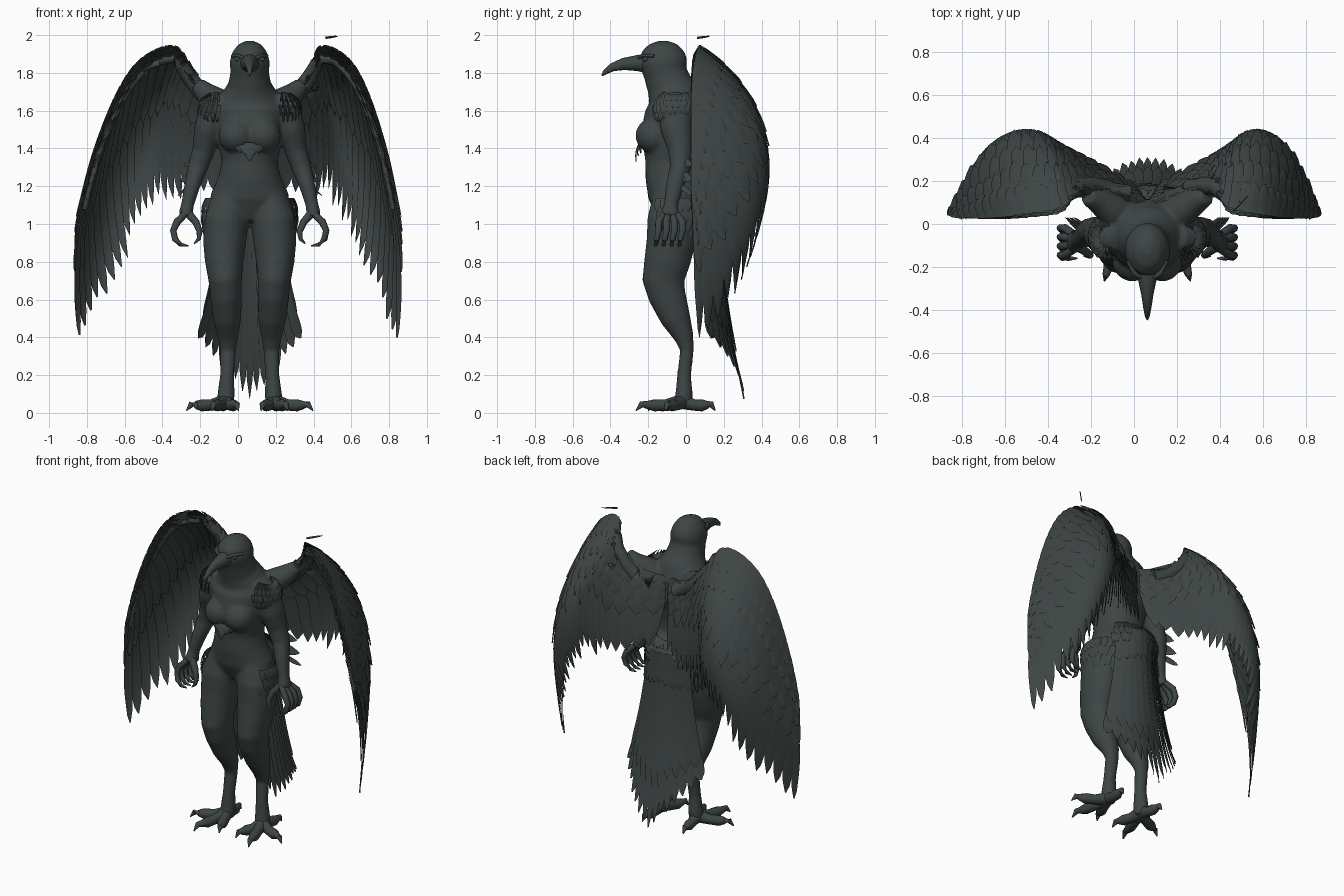
import bpy, bmesh, math, random
from mathutils import Vector as V

if "Cube" in bpy.data.objects:
    bpy.data.objects.remove(bpy.data.objects["Cube"])
random.seed(4)
CX = 0.062                       # body centre line
slate = bpy.data.materials.new("dark slate")
slate.diffuse_color = (0.047, 0.06, 0.058, 1)
slate.use_nodes = True
slate.node_tree.nodes["Principled BSDF"].inputs["Base Color"].default_value = slate.diffuse_color

def finish(bm, name, thick=0, remesh=0):
    if thick:
        bmesh.ops.solidify(bm, geom=bm.faces[:], thickness=thick)
    bmesh.ops.recalc_face_normals(bm, faces=bm.faces[:])
    me = bpy.data.meshes.new(name)
    bm.to_mesh(me)
    bm.free()
    me.materials.append(slate)
    ob = bpy.data.objects.new(name, me)
    bpy.context.collection.objects.link(ob)
    bpy.ops.object.select_all(action='DESELECT')
    ob.select_set(True)
    bpy.context.view_layer.objects.active = ob
    bpy.ops.object.shade_smooth_by_angle(angle=math.radians(45))
    if remesh:
        m = ob.modifiers.new("fuse", 'REMESH')
        m.mode, m.voxel_size, m.use_smooth_shade = 'VOXEL', remesh, True
        s = ob.modifiers.new("soften", 'SMOOTH')
        s.iterations, s.factor = 5, 0.5
    return ob

def tube(bm, pts, side=1, n=20):
    """Loft of elliptical rings; pts are (x offset, y, z, ra, rb)."""
    P = [V((CX + side * p[0], p[1], p[2])) for p in pts]
    rings = []
    for i, p in enumerate(pts):
        t = (P[min(i + 1, len(P) - 1)] - P[max(i - 1, 0)]).normalized()
        ref = V((1, 0, 0)) if abs(t.x) < 0.85 else V((0, 1, 0))
        u = (ref - t * ref.dot(t)).normalized()
        w = t.cross(u)
        rings.append([bm.verts.new(P[i] + u * p[3] * math.cos(a) + w * p[4] * math.sin(a))
                      for a in (2 * math.pi * k / n for k in range(n))])
    for a, b in zip(rings, rings[1:]):
        for k in range(n):
            bm.faces.new((a[k], a[(k + 1) % n], b[(k + 1) % n], b[k]))
    bm.faces.new(rings[0])
    bm.faces.new(rings[-1])

def ball(bm, c, r, side=1):
    res = bmesh.ops.create_uvsphere(bm, u_segments=20, v_segments=12, radius=1)
    for v in res['verts']:
        v.co = V((CX + side * c[0] + v.co.x * r[0], c[1] + v.co.y * r[1], c[2] + v.co.z * r[2]))

def feather(bm, surf, t, w, s0, s1, lift, taper=0.72, n=10, tilt=0.004):
    """Pointed strip lying on surf(t, s), raised along the outward normal."""
    rows = []
    for i in range(n + 1):
        f = i / n
        s = s0 + (s1 - s0) * f
        k = 1 if f < taper else max(0.04, math.sqrt(max(0, 1 - ((f - taper) / (1 - taper)) ** 1.3)))
        row = []
        for e in (-1, 0, 1):
            p = surf(t + e * w * k, s)
            nr = (surf(t + .01, s) - surf(t - .01, s)).cross(surf(t, s + .02) - surf(t, s - .02)).normalized()
            if nr.dot(p - V((CX, -0.12, p.z))) < 0:
                nr = -nr
            row.append(bm.verts.new(p + nr * (lift + e * tilt + (0.004 if e == 0 else 0))))
        rows.append(row)
    for a, b in zip(rows, rows[1:]):
        for k in (0, 1):
            bm.faces.new((a[k], a[k + 1], b[k + 1], b[k]))

def leaf(bm, root, tip, width, bulge=0.0):
    root, tip = V(root), V(tip)
    out = V((root.x - CX, root.y + 0.06, 0.02)).normalized()
    across = (tip - root).cross(out).normalized()
    feather(bm, lambda t, s: root.lerp(tip, s) + across * t + out * bulge * math.sin(s * 3.1),
            0, width, 0, 1, 0, taper=0.35, n=6, tilt=0.002)

def tuft(bm, c, r, side, lats, count, a0, a1, length):
    """Rows of overlapping small feathers on an ellipsoid."""
    for j, lat in enumerate(lats):
        for k in range(count):
            a = a0 + (a1 - a0) * (k + 0.5 * (j % 2)) / count + random.uniform(-.05, .05)
            def at(la, g):
                return (CX + side * (c[0] + r[0] * g * math.cos(la) * math.cos(a)),
                        c[1] + r[1] * g * math.cos(la) * math.sin(a), c[2] + r[2] * g * math.sin(la))
            leaf(bm, at(lat, 1.0), at(lat - length, 1.07), 0.024, 0.006)

# body: torso, neck, head, legs and arms fused
bm = bmesh.new()
tube(bm, [(0, -.07, 1.0, .07, .08), (0, -.05, 1.07, .18, .13), (0, -.05, 1.15, .21, .15), (0, -.07, 1.25, .165, .145),
          (0, -.07, 1.33, .148, .145), (0, -.07, 1.42, .165, .16), (0, -.055, 1.52, .185, .175), (0, -.05, 1.61, .19, .165),
          (0, -.06, 1.68, .155, .14), (0, -.09, 1.74, .114, .12), (0, -.11, 1.8, .102, .115), (0, -.122, 1.86, .106, .128),
          (0, -.12, 1.91, .092, .115), (0, -.12, 1.95, .062, .078), (0, -.12, 1.97, .02, .025)], n=28)
ball(bm, (0, .05, 1.12), (.17, .12, .14))
for sd in (-1, 1):
    ball(bm, (.07, -.168, 1.468), (.095, .1, .095), sd)
    tube(bm, [(.04, .03, 1.55, .05, .06), (.1, .04, 1.6, .075, .08), (.17, .07, 1.645, .075, .08),
              (.23, .11, 1.69, .06, .06), (.28, .13, 1.74, .04, .04)], sd)         # wing shoulder
    tube(bm, [(.1, -.05, 1.16, .09, .12), (.128, -.07, 1.02, .12, .135), (.133, -.08, .9, .114, .13),
              (.135, -.1, .8, .102, .122), (.13, -.12, .7, .088, .112), (.125, -.1, .62, .084, .1), (.12, -.055, .5, .075, .08),
              (.115, -.01, .4, .055, .052), (.115, .005, .33, .042, .036), (.12, -.01, .2, .037, .037),
              (.125, -.01, .1, .046, .046), (.13, -.02, .035, .045, .05)], sd)
    tube(bm, [(.14, -.06, 1.67, .05, .06), (.19, -.06, 1.62, .075, .09), (.222, -.05, 1.5, .073, .085), (.245, -.03, 1.39, .06, .065),
              (.275, -.03, 1.3, .053, .056), (.305, -.06, 1.2, .042, .048), (.33, -.08, 1.1, .034, .038),
              (.34, -.085, 1.04, .04, .055)], sd)
finish(bm, "body", remesh=0.011)

# beak with hooked tip, brows
bm = bmesh.new()
tube(bm, [(0, -.19, 1.85, .06, .055), (0, -.26, 1.852, .043, .042), (0, -.33, 1.847, .028, .032),
          (0, -.39, 1.83, .019, .022), (0, -.43, 1.803, .011, .013), (0, -.445, 1.785, .003, .004)], n=16)
for sd in (-1, 1):
    tube(bm, [(.03, -.25, 1.878, .008, .008), (.062, -.228, 1.892, .012, .009), (.092, -.17, 1.89, .008, .008)], sd, 10)
    ball(bm, (.066, -.215, 1.872), (.013, .013, .013), sd)
finish(bm, "beak_and_brows")

# feet and hands with claws
for sd, word in ((-1, "left"), (1, "right")):
    bm = bmesh.new()
    for x, y in ((.2, -.265), (.335, -.11), (.06, -.2), (.15, .155)):
        a, b = V((.13, -.02)), V((x, y))
        q = [a.lerp(b, f) for f in (0, .35, .6, .75, .88, 1)]
        tube(bm, [(p.x, p.y, z, r, r) for p, z, r in
                  zip(q, (.06, .042, .04, .042, .045, .012), (.04, .03, .032, .022, .017, .003))], sd, 12)
    finish(bm, word + "_foot_toes")
    bm = bmesh.new()
    for k in range(4):
        y = -.145 + .042 * k
        tube(bm, [(.345, -.085 + (y + .085) * .6, 1.05, .018, .018), (.385, y, 1.01, .02, .02), (.405, y, .965, .017, .017),
                  (.395, y - .01, .92, .017, .017), (.365, y - .015, .89, .012, .012), (.325, y - .015, .885, .003, .003)], sd, 10)
    tube(bm, [(.33, -.1, 1.06, .024, .024), (.285, -.13, 1.01, .02, .02), (.265, -.145, .96, .016, .016),
              (.27, -.15, .92, .011, .011), (.295, -.15, .895, .003, .003)], sd, 10)
    finish(bm, word + "_hand_fingers")

# wings: control curves for ridge, middle and tips, from spine to outer edge
RIDGE = [(.05, .07, 1.64), (-.13, .13, 1.68), (-.255, .14, 1.82), (-.34, .06, 1.92), (-.5, .035, 1.85), (-.62, .025, 1.67),
         (-.735, .025, 1.38), (-.81, .03, 1.1)]
MID = [(.035, .13, 1.45), (-.17, .25, 1.46), (-.33, .34, 1.55), (-.43, .39, 1.55), (-.56, .39, 1.44), (-.69, .32, 1.25),
       (-.79, .18, 1.0), (-.855, .05, .78)]
TIPS = [(.01, .19, 1.22), (-.17, .29, 1.15), (-.31, .35, 1.16), (-.43, .39, 1.12), (-.53, .38, .98), (-.62, .33, .8),
        (-.745, .21, .57), (-.85, .055, .41)]

def curve(c, t):
    f = min(max(t, -.05), 1.05) * (len(c) - 1)
    i = min(max(int(f), 0), len(c) - 2)
    f -= i
    p = [V(c[min(max(j, 0), len(c) - 1)]) for j in (i - 1, i, i + 1, i + 2)]
    if f < 0 or f > 1:
        return p[1].lerp(p[2], f)
    return 0.5 * (2 * p[1] + (p[2] - p[0]) * f + (2 * p[0] - 5 * p[1] + 4 * p[2] - p[3]) * f * f
                  + (3 * p[1] - p[0] - 3 * p[2] + p[3]) * f ** 3)

def quad(a, m, b, s):
    return a * (2 * s - 1) * (s - 1) + m * 4 * s * (1 - s) + b * s * (2 * s - 1)

def wing_surface(side):
    def surf(t, s):
        p = quad(curve(RIDGE, t), curve(MID, t), curve(TIPS, t), s)
        if side > 0:                       # right wing is folded slightly tighter
            o = CX - p.x
            p.x = CX + (o if o < .3 else .3 + (o - .3) * .8)
        return p
    return surf

for sd, word in ((-1, "left"), (1, "right")):
    surf = wing_surface(sd)
    bm = bmesh.new()
    # flight feathers, inner lining, then covert rows: (count, length, lift)
    for n, ln, lift in ((23, 1, 0), (22, .45, -.014), (17, .6, .012), (19, .43, .019), (22, .27, .026), (24, .14, .03)):
        for k in range(n):
            t = (k + .5) / n
            long = ln == 1
            feather(bm, surf, t, .72 / n, 0, ln * random.uniform(.95 if long else .88, 1.04), lift,
                    taper=(.8 - .22 * t) if long else .6, n=14 if long else 8)
    finish(bm, word + "_wing_feathers", thick=0.005)
    bm = bmesh.new()
    arm = []
    for k in range(1, 15):
        p = surf(k / 14, .03)
        r = .06 - .03 * min(1, k / 6) - .02 * max(0, (k - 6) / 8)
        arm.append((p.x - CX, p.y + r * .4, p.z - r * .6, r, r))
    tube(bm, arm, n=14)
    finish(bm, word + "_wing_arm")

# ragged wrist feathers on the wings and one loose feather above
bm = bmesh.new()
for sd in (-1, 1):
    surf = wing_surface(sd)
    for k in range(16):
        t = .36 + k * .04
        a = surf(t, .03)
        leaf(bm, a, a + V((sd * .035, .02, .012 - .05 * k / 16 + random.uniform(-.01, .012))), .014)
leaf(bm, (.46, .06, 1.985), (.53, .13, 1.995), .006)
finish(bm, "wing_edge_tufts", thick=0.004)

# tail fan
def tail(t, s):
    q = t * t
    return quad(V((CX + .13 * t, .165 - .08 * q, 1.18)), V((CX + .21 * t, .2 - .1 * q, .66)),
                V((CX + .29 * t, .31 - .2 * q, .06 + .36 * abs(t))), s)
bm = bmesh.new()
for n, ln, lift in ((15, 1, 0), (11, .8, .01), (9, .2, .018)):
    for k in range(n):
        feather(bm, tail, -1 + 2 * (k + .5) / n, 1.3 / n, 0, ln * random.uniform(.97, 1.01), lift, taper=.78, n=14)
finish(bm, "tail_feathers", thick=0.005)

# small body plumage: shoulders, hips, rump, elbows, chest
bm = bmesh.new()
for sd in (-1, 1):
    tuft(bm, (.185, -.06, 1.6), (.083, .095, .092), sd, (1.1, .7, .3, -.1), 12, -1.9, 2.0, .55)
    tuft(bm, (.13, -.065, 1.04), (.116, .128, .2), sd, (.5, .2, -.1, -.4), 9, -.7, 1.7, .4)
    tuft(bm, (0, .05, 1.13), (.17, .12, .14), sd, (.9, .5, .15), 6, .3, 1.57, .45)
    for k in range(5):
        z, x = 1.36 - .04 * k, .285 + .01 * k
        leaf(bm, (CX + sd * x, -.02, z), (CX + sd * (x + .055), .03, z - .05 + .04 * (k % 2)), .016)
    for k in range(4):
        leaf(bm, (CX + sd * (.03 + .035 * k), -.245 + .012 * k * k, 1.42 + .02 * k),
             (CX + sd * (.01 + .035 * k), -.25 + .013 * k * k, 1.36 + .015 * k), .022, .01)
leaf(bm, (CX, -.245, 1.43), (CX, -.262, 1.33), .026, .01)
finish(bm, "body_plumage", thick=0.004)
